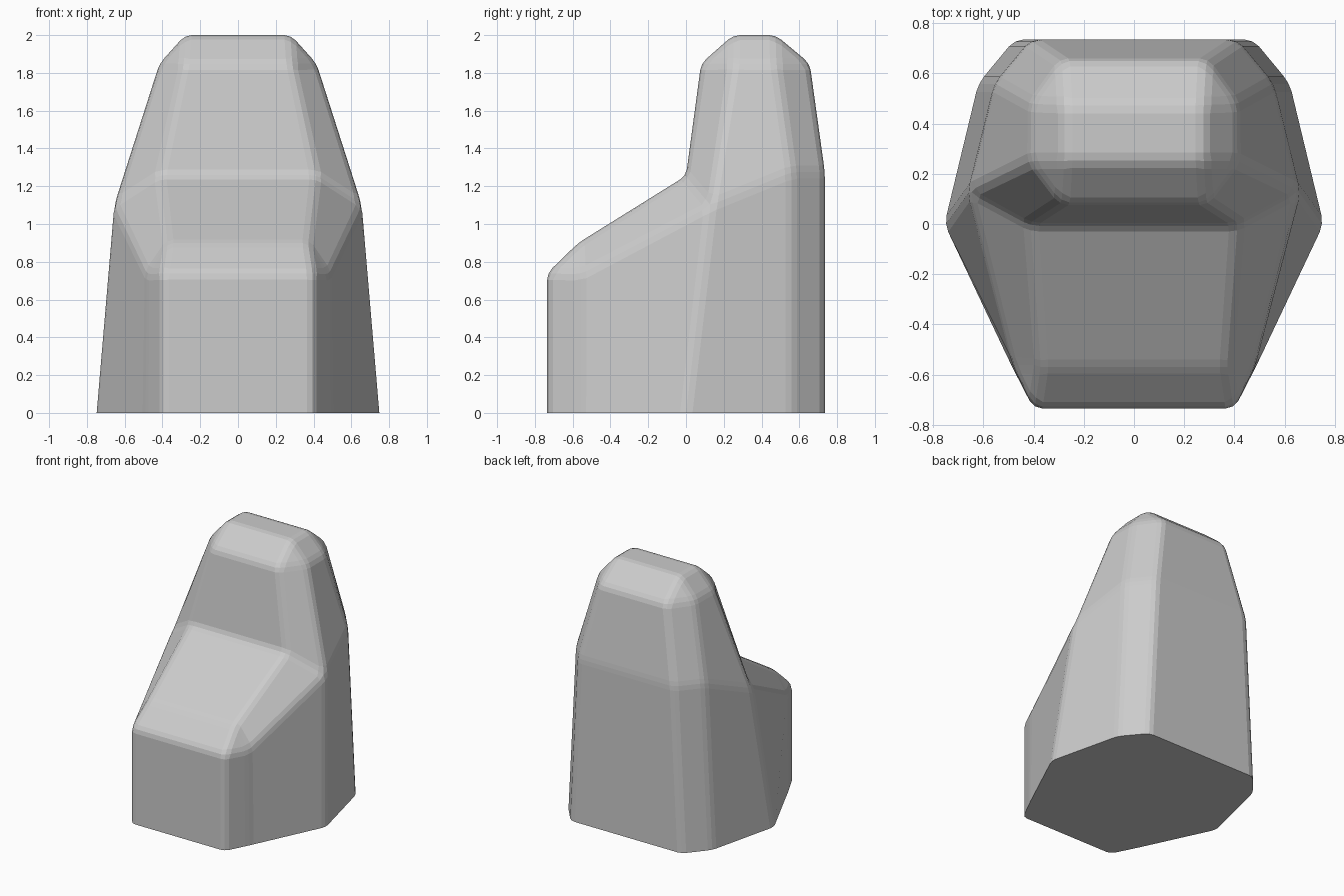
import bpy, bmesh

if "Cube" in bpy.data.objects:
    bpy.data.objects.remove(bpy.data.objects["Cube"])

# Right-hand corner points: base, shoulder and sloped front, then head
pts = {
    'A': (.40, -.735, 0), 'B': (.49, -.56, 0), 'C': (.755, 0, 0),
    'D': (.62, .56, 0), 'E': (.475, .735, 0),
    'a': (.40, -.735, .74), 'b': (.485, -.56, .735), 'c': (.66, .13, 1.10),
    'd': (.555, .56, 1.275), 'e': (.41, .735, 1.275),
    'g': (.375, -.57, .90), 'h': (.415, 0, 1.255),
    'I': (.29, .08, 1.85), 'J': (.415, .25, 1.85),
    'K': (.415, .48, 1.85), 'L': (.29, .655, 1.85),
    'S': (.28, .25, 2), 'T': (.28, .475, 2),
}
profile = 'AaghISTLeE'          # centre strip, front base over the top to back base
side_faces = ['ABba', 'BCcb', 'CDdc', 'DEed',        # lower walls
              'abg', 'gbch',                         # sloped front
              'hcJI', 'cdKJ', 'deLK',                # neck
              'IJS', 'JKTS', 'KLT']                  # crown

bm = bmesh.new()
right = {k: bm.verts.new(p) for k, p in pts.items()}
left = {k: bm.verts.new((-x, y, z)) for k, (x, y, z) in pts.items()}
for f in side_faces:
    bm.faces.new([right[k] for k in f])
    bm.faces.new([left[k] for k in reversed(f)])
for p, q in zip(profile, profile[1:]):
    bm.faces.new((left[p], right[p], right[q], left[q]))
bm.faces.new([left[k] for k in 'ABCDE'] + [right[k] for k in 'EDCBA'])
bmesh.ops.recalc_face_normals(bm, faces=bm.faces[:])

# Soften every edge except the base outline
edges = [e for e in bm.edges if max(v.co.z for v in e.verts) > .01]
bmesh.ops.bevel(bm, geom=edges, offset=.035, offset_type='OFFSET', segments=2,
                profile=.5, affect='EDGES', clamp_overlap=True)
bmesh.ops.recalc_face_normals(bm, faces=bm.faces[:])

mesh = bpy.data.meshes.new('faceted_body')
bm.to_mesh(mesh)
bm.free()
body = bpy.data.objects.new('faceted_body', mesh)
bpy.context.collection.objects.link(body)
